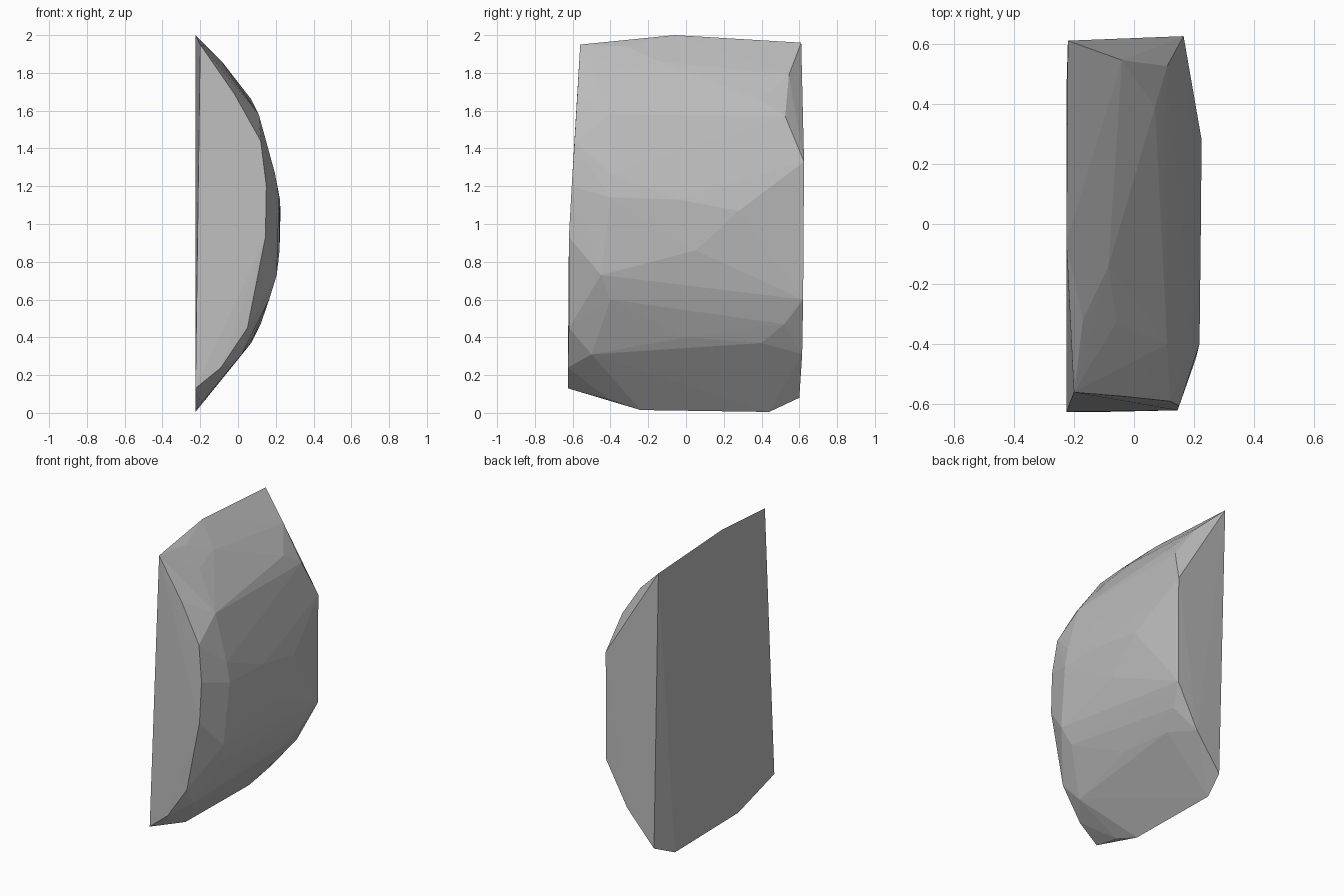
import bpy
import bmesh

default_cube = bpy.data.objects.get("Cube")
if default_cube is not None:
    bpy.data.objects.remove(default_cube, do_unlink=True)


def make_material(name, colour):
    material = bpy.data.materials.new(name)
    material.use_nodes = True
    material.diffuse_color = colour
    shader = material.node_tree.nodes["Principled BSDF"]
    shader.inputs["Base Color"].default_value = colour
    return material


def make_hull(name, outlines, material):
    """Stretch a faceted convex skin over several outlines."""
    mesh = bpy.data.meshes.new(name)
    bm = bmesh.new()
    for outline in outlines:
        for corner in outline:
            bm.verts.new(corner)
    result = bmesh.ops.convex_hull(bm, input=bm.verts)
    loose = set(result["geom_interior"] + result["geom_unused"])
    spare = [item for item in loose if isinstance(item, bmesh.types.BMVert)]
    bmesh.ops.delete(bm, geom=spare, context="VERTS")
    bmesh.ops.recalc_face_normals(bm, faces=bm.faces)
    bm.to_mesh(mesh)
    bm.free()
    mesh.materials.append(material)
    rock = bpy.data.objects.new(name, mesh)
    bpy.context.collection.objects.link(rock)
    return rock


# Flat split side of the stone
split_side = [(-.22, .61, 1.96), (-.225, -.06, 2), (-.2, -.56, 1.95),
              (-.225, -.625, .13), (-.225, -.24, .015), (-.225, .44, .005)]

# Front end, from top to bottom
front_end = [(-.02, -.575, 1.69), (.12, -.59, 1.44), (.15, -.605, 1.2),
             (.145, -.62, .93), (.05, -.62, .45), (-.09, -.625, .24)]

# Back end, from top to bottom, with the chipped upper corner
back_end = [(-.04, .545, 1.79), (.11, .525, 1.57), (.165, .625, 1.33),
            (.165, .62, .6), (.01, .615, .31), (-.18, .6, .08)]

# Ridges on the upper half of the bulge
upper_bulge = [(-.17, -.32, 1.94), (-.085, -.14, 1.86), (-.06, -.33, 1.81),
               (.07, .39, 1.66), (.11, -.4, 1.58), (.195, -.4, 1.27)]

# Widest part of the bulge
middle_bulge = [(.218, -.4, 1.14), (.222, -.05, 1.13), (.225, .28, 1.07),
                (.22, .05, .86), (.205, -.45, .73)]

# Ridges on the lower half of the bulge
lower_bulge = [(.165, -.4, .6), (.12, .52, .47), (.08, 0, .4),
               (.07, .4, .37), (.02, -.5, .31), (-.2, -.41, .075)]

stone_grey = make_material("stone grey", (.5, .5, .5, 1))
make_hull("split_rock", [split_side, front_end, back_end, upper_bulge,
                         middle_bulge, lower_bulge], stone_grey)
